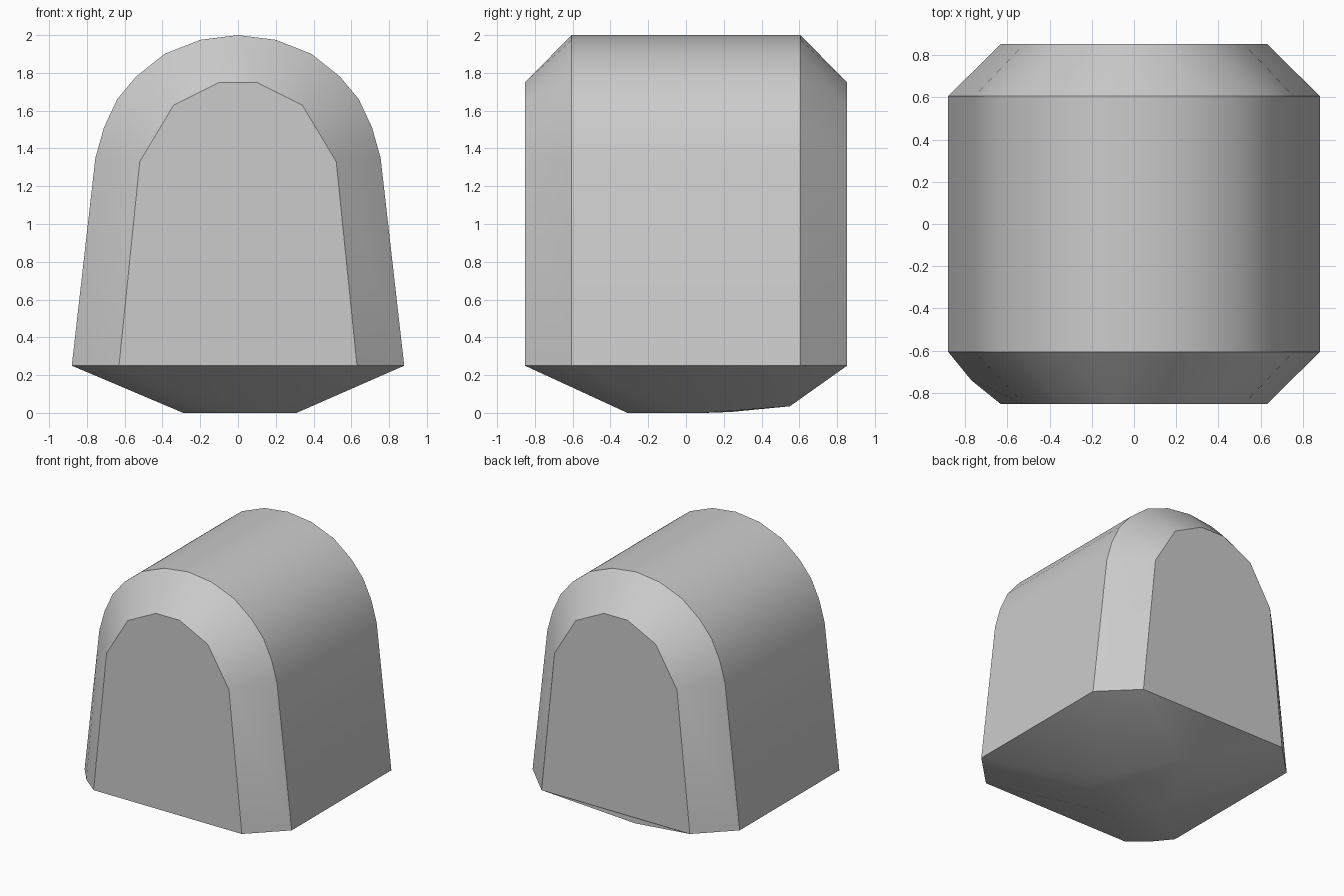
import bpy
import bmesh
import math

cube = bpy.data.objects.get("Cube")
if cube:
    bpy.data.objects.remove(cube, do_unlink=True)

# Single matte grey
grey = bpy.data.materials.new("plain grey")
grey.use_nodes = True
colour = (0.6, 0.6, 0.6, 1)
grey.diffuse_color = colour
grey.node_tree.nodes["Principled BSDF"].inputs["Base Color"].default_value = colour

# Half profiles (x, z): full arch, and the smaller arch of the end faces
arch = [(0.88, 0.25), (0.755, 1.35), (0.71, 1.51), (0.64, 1.66), (0.54, 1.78),
        (0.39, 1.9), (0.2, 1.975), (0, 2.0)]
end_arch = [(0.63, 0.25), (0.52, 1.33), (0.34, 1.63), (0.1, 1.75)]


def mirrored(profile, y):
    return [(side * x, y, z) for x, z in profile for side in (1, -1)]


points = []
for end in (-1, 1):
    points += mirrored(arch, end * 0.605)
    points += mirrored(end_arch, end * 0.853)

# Bulged front corner and shallow tapered underside
points.append((-0.77, -0.74, 0.25))
points += [(-0.29, -0.1, 0), (0.31, -0.1, 0), (-0.29, 0.1, 0), (0.31, 0.1, 0),
           (-0.1, -0.31, 0), (0.1, -0.31, 0), (0, 0.24, 0.005), (0.05, 0.55, 0.035)]

# Wrap the points in one closed convex shell
bm = bmesh.new()
for p in points:
    bm.verts.new(p)
bmesh.ops.remove_doubles(bm, verts=bm.verts[:], dist=0.0001)
bmesh.ops.convex_hull(bm, input=bm.verts[:])
bmesh.ops.dissolve_limit(bm, angle_limit=math.radians(1),
                         verts=bm.verts[:], edges=bm.edges[:])
bmesh.ops.recalc_face_normals(bm, faces=bm.faces[:])
mesh = bpy.data.meshes.new("arched_shell")
bm.to_mesh(mesh)
bm.free()
mesh.materials.append(grey)

shell = bpy.data.objects.new("arched_shell", mesh)
bpy.context.collection.objects.link(shell)
bpy.ops.object.select_all(action="DESELECT")
shell.select_set(True)
bpy.context.view_layer.objects.active = shell
bpy.ops.object.shade_smooth_by_angle(angle=math.radians(32))
